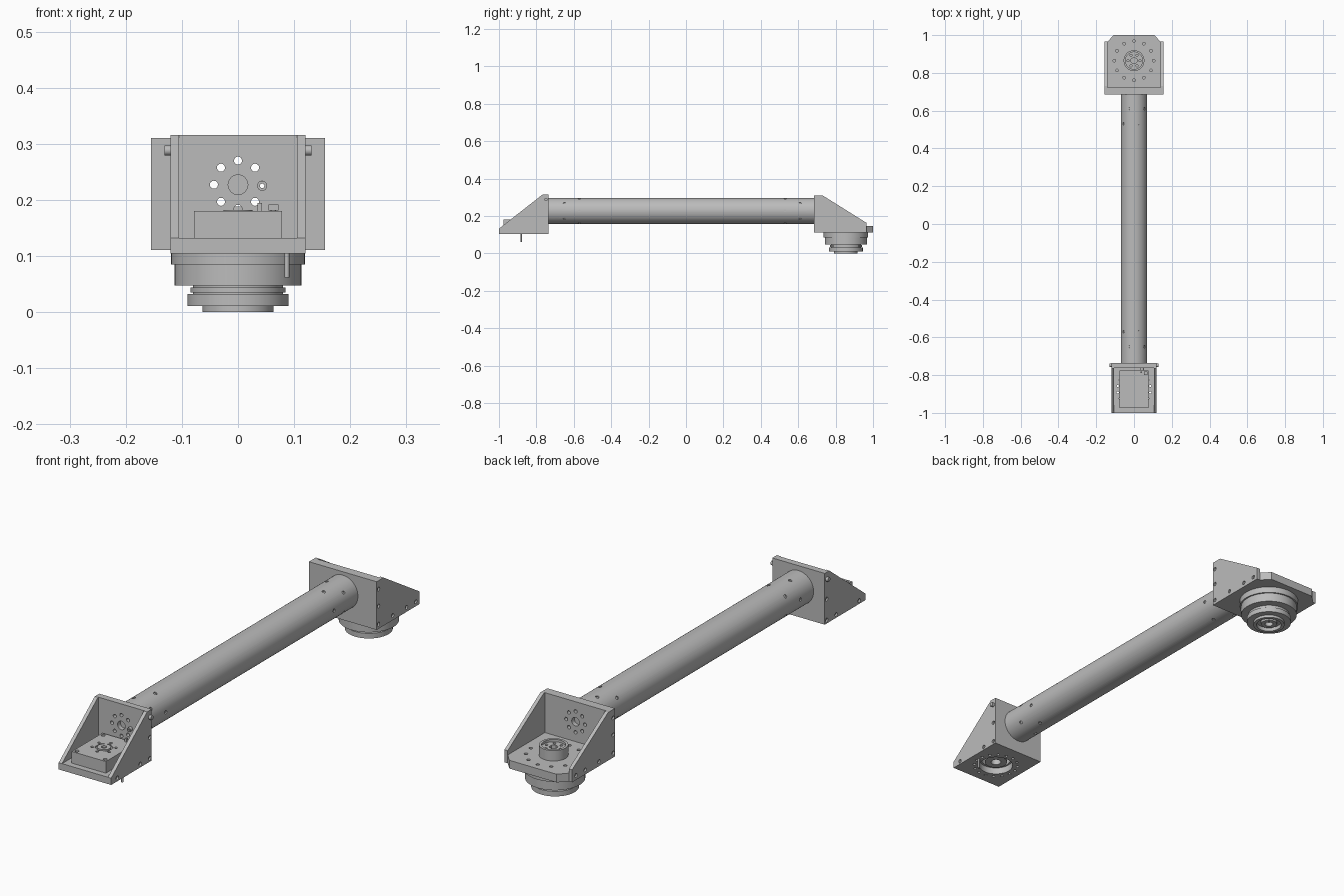
import bpy, bmesh
from math import pi, sin, cos, radians
from mathutils import Matrix, Vector

cube = bpy.data.objects.get("Cube")
if cube:
    bpy.data.objects.remove(cube)

GREY = (0.5, 0.5, 0.5, 1)
metal = bpy.data.materials.new("grey metal")
metal.use_nodes = True
metal.diffuse_color = GREY
metal.node_tree.nodes["Principled BSDF"].inputs["Base Color"].default_value = GREY


def finish(name, bm, smooth=True):
    bmesh.ops.recalc_face_normals(bm, faces=bm.faces)
    mesh = bpy.data.meshes.new(name)
    bm.to_mesh(mesh)
    bm.free()
    mesh.materials.append(metal)
    obj = bpy.data.objects.new(name, mesh)
    bpy.context.collection.objects.link(obj)
    if smooth:
        shade(obj)
    return obj


def select(obj):
    bpy.ops.object.select_all(action='DESELECT')
    obj.select_set(True)
    bpy.context.view_layer.objects.active = obj


def shade(obj):
    select(obj)
    bpy.ops.object.shade_smooth_by_angle(angle=radians(30))


def add_rod(bm, center, axis, radius, length, sides=14):
    turn = Vector((0, 0, 1)).rotation_difference(Vector(axis)).to_matrix().to_4x4()
    bmesh.ops.create_cone(bm, cap_ends=True, segments=sides, radius1=radius, radius2=radius,
                          depth=length, matrix=Matrix.Translation(center) @ turn)


def rods(name, items):
    bm = bmesh.new()
    for item in items:
        add_rod(bm, *item)
    return finish(name, bm)


def box(name, low, high):
    bm = bmesh.new()
    low, high = Vector(low), Vector(high)
    bmesh.ops.create_cube(bm, size=1, matrix=Matrix.Translation((low + high) / 2)
                          @ Matrix.Diagonal((*(high - low), 1)))
    return finish(name, bm, False)


def prism(name, outline, place, low, high):
    """Extrude a flat outline from low to high; place maps (u, v, w) to a point."""
    bm = bmesh.new()
    face = bm.faces.new([bm.verts.new(place(u, v, low)) for u, v in outline])
    new = bmesh.ops.extrude_face_region(bm, geom=[face])["geom"]
    shift = Vector(place(0, 0, high)) - Vector(place(0, 0, low))
    bmesh.ops.translate(bm, vec=shift, verts=[g for g in new if isinstance(g, bmesh.types.BMVert)])
    return finish(name, bm, False)


def lathe(name, profile, center, axis=(0, 0, 1), steps=64):
    """Spin (radius, height) points; closed profiles give hollow rings."""
    bm = bmesh.new()
    verts = [bm.verts.new((r, 0, h)) for r, h in profile]
    edges = [bm.edges.new((verts[i], verts[(i + 1) % len(verts)])) for i in range(len(verts))]
    bmesh.ops.spin(bm, geom=verts + edges, axis=(0, 0, 1), cent=(0, 0, 0), angle=2 * pi, steps=steps)
    bmesh.ops.remove_doubles(bm, verts=bm.verts, dist=0.0001)
    bm.transform(Matrix.Translation(center)
                 @ Vector((0, 0, 1)).rotation_difference(Vector(axis)).to_matrix().to_4x4())
    return finish(name, bm)


def drill(obj, items):
    cutter = rods("drill_cutter", items)
    cutter.hide_render = True
    mod = obj.modifiers.new("holes", 'BOOLEAN')
    mod.operation = 'DIFFERENCE'
    mod.solver = 'EXACT'
    mod.object = cutter
    select(obj)
    bpy.ops.object.modifier_apply(modifier=mod.name)
    bpy.data.objects.remove(cutter)
    shade(obj)


def ring(count, radius, start=0.0):
    return [(radius * cos(start + 2 * pi * i / count), radius * sin(start + 2 * pi * i / count))
            for i in range(count)]


X, Y, Z = (1, 0, 0), (0, 1, 0), (0, 0, 1)
AXIS_Z = 0.227
FRONT_Y, REAR_Y = -0.875, 0.865

# Hollow arm tube with staggered screw recesses at both ends
tube = lathe("arm_tube", [(0.069, -0.735), (0.069, 0.685), (0.061, 0.685), (0.061, -0.735)],
             (0, 0, AXIS_Z), (0, 1, 0))
screws = []
for y, start in ((0.61, 36), (0.53, 0), (-0.57, 0), (-0.65, 36)):
    for x, z in ring(5, 0.069, radians(start)):
        screws.append(((x, y, AXIS_Z + z), (x, 0, z), 0.007, 0.01))
drill(tube, screws)

# Upright plates at both ends, drilled for the tube flange
for name, half, y0, y1, z0, z1, face in (("front_upright", 0.105, -0.762, -0.735, 0.104, 0.316, -0.762),
                                         ("rear_upright", 0.14, 0.685, 0.722, 0.111, 0.31, 0.722)):
    plate = box(name, (-half, y0, z0), (half, y1, z1))
    holes = [((x, (y0 + y1) / 2, AXIS_Z + z), Y, 0.0072, 0.1) for x, z in ring(8, 0.043)]
    holes.append(((0, face, AXIS_Z), Y, 0.0175, 0.036, 32))
    drill(plate, holes)

# Gusset side plates
front_side = [(-1, 0.104), (-1, 0.132), (-0.765, 0.316), (-0.735, 0.316), (-0.735, 0.104)]
rear_side = [(0.685, 0.111), (0.685, 0.31), (0.73, 0.31), (0.965, 0.163), (0.965, 0.111)]
front_bolts = [(-0.96, 0.118), (-0.81, 0.118), (-0.748, 0.118), (-0.748, 0.205)]
rear_bolts = [(0.697, 0.275), (0.697, 0.205), (0.697, 0.13), (0.79, 0.13), (0.88, 0.13), (0.94, 0.13)]
for side, s in (("left", 1), ("right", -1)):
    for end, outline, inner, outer, bolts in (("front", front_side, 0.105, 0.12, front_bolts),
                                              ("rear", rear_side, 0.14, 0.155, rear_bolts)):
        plate = prism(f"{end}_{side}_gusset", outline, lambda u, v, w: (w, u, v), s * inner, s * outer)
        drill(plate, [((s * outer, y, z), X, 0.008, 0.014) for y, z in bolts])
    rods(f"{side}_pivot_bolt", [((s * 0.122, -0.748, 0.288), X, 0.009, 0.018)])

# Front floor plate with round opening and bolt circle
floor = box("front_floor", (-0.105, -1, 0.104), (0.105, -0.762, 0.132))
drill(floor, [((0, FRONT_Y, 0.118), Z, 0.068, 0.1, 48)]
      + [((x, FRONT_Y + y, 0.118), Z, 0.006, 0.1) for x, y in ring(16, 0.088, pi / 16)])

# Motor housing on the front floor
housing = box("motor_housing", (-0.078, -0.975, 0.132), (0.078, -0.775, 0.18))
drill(housing, [((0, FRONT_Y, 0.145), Z, 0.06, 0.05, 48),
                ((0, FRONT_Y, 0.18), Z, 0.036, 0.01, 6)]
      + [((x, FRONT_Y + y, 0.18), Z, 0.006, 0.012) for x, y in ring(6, 0.045, pi / 6)]
      + [((sx * 0.064, FRONT_Y + sy * 0.085, 0.18), Z, 0.008, 0.014)
         for sx in (-1, 1) for sy in (-1, 1)])
lathe("motor_rotor", [(0.02, 0.12), (0.02, 0.171), (0.045, 0.171), (0.045, 0.12)], (0, FRONT_Y, 0))
lathe("motor_output", [(0.01, 0.172), (0.01, 0.182), (0.026, 0.182), (0.026, 0.172)], (0, FRONT_Y, 0))

# Small fittings on the front bracket
rods("locating_pin", [((0.087, -0.88, 0.09), Z, 0.0045, 0.056)])
lathe("cable_gland", [(0.004, 0), (0.004, 0.014), (0.009, 0.014), (0.009, 0)],
      (0.043, -0.761, 0.225), (0, -1, 0), 20)
box("connector_tab", (0.035, -0.79, 0.178), (0.043, -0.78, 0.194))
box("connector_plug", (0.054, -0.8, 0.181), (0.072, -0.782, 0.192))
rods("connector_stem", [((0.063, -0.791, 0.18), Z, 0.005, 0.006)])

# Rear floor plate with clipped corners
half = [(0.14, 0.722), (0.14, 0.965), (0.108, 1.0)]
outline = half + [(-x, y) for x, y in reversed(half)]
floor = prism("rear_floor", outline, lambda u, v, w: (u, v, w), 0.111, 0.145)
drill(floor, [((x, REAR_Y + y, 0.145), Z, 0.007, 0.03) for x, y in ring(12, 0.104)])

# Output hub standing on the rear floor
hub = lathe("output_hub", [(0, 0.14), (0.055, 0.14), (0.055, 0.188), (0.045, 0.188),
                           (0.045, 0.178), (0, 0.178)], (0, REAR_Y, 0))
drill(hub, [((0, REAR_Y, 0.178), Z, 0.017, 0.03, 6)]
      + [((x, REAR_Y + y, 0.178), Z, 0.006, 0.016) for x, y in ring(6, 0.032)])

# Stepped gearbox drum below the rear floor
lathe("gearbox_drum", [(0, 0.112), (0.119, 0.112), (0.119, 0.085), (0.113, 0.085), (0.113, 0.047),
                       (0.08, 0.047), (0.08, 0.044), (0.085, 0.044), (0.085, 0.035), (0.08, 0.035),
                       (0.08, 0.032), (0.09, 0.032), (0.09, 0.011), (0.063, 0.011), (0.063, 0),
                       (0.05, 0), (0.05, 0.016), (0.032, 0.016), (0.032, 0.004), (0.016, 0.004),
                       (0.016, 0.02), (0, 0.02)], (0, 0.855, 0))
